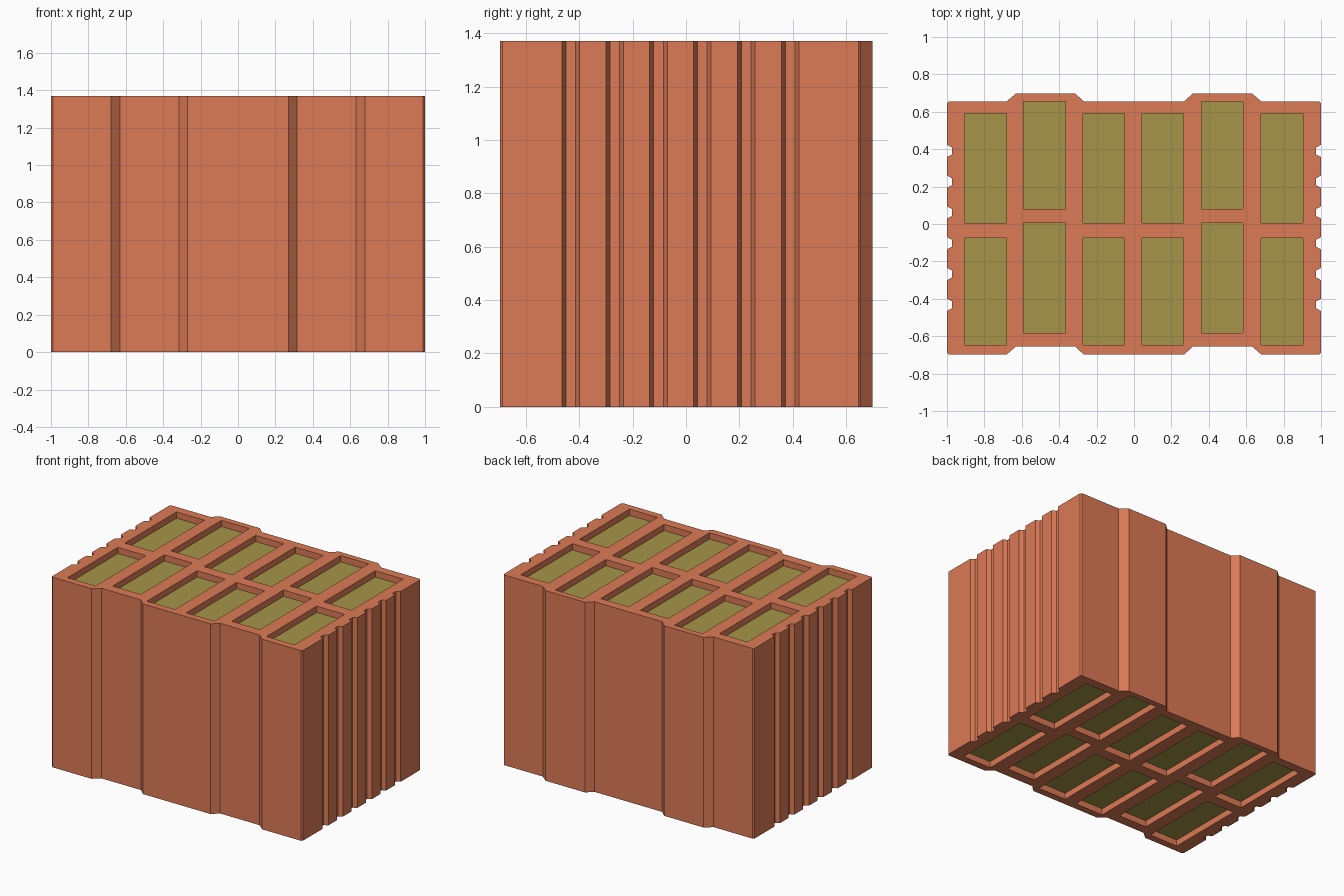
import bpy, bmesh

if "Cube" in bpy.data.objects:
    bpy.data.objects.remove(bpy.data.objects["Cube"])

H = 1.37        # block height
RECESS = 0.045  # how far the filling sits inside each chamber
C = 0.01        # corner chamfer


def material(name, rgb):
    m = bpy.data.materials.new(name)
    m.diffuse_color = (*rgb, 1)
    m.use_nodes = True
    m.node_tree.nodes["Principled BSDF"].inputs["Base Color"].default_value = m.diffuse_color
    return m


def prism(name, loops, z0, z1, mat):
    """Extrude an outline (plus optional hole loops) from z0 to z1."""
    bm = bmesh.new()
    edges = []
    for pts in loops:
        vs = [bm.verts.new((x, y, z0)) for x, y in pts]
        edges += [bm.edges.new((vs[i - 1], vs[i])) for i in range(len(vs))]
    if len(loops) == 1:
        bm.faces.new(bm.verts[:])
    else:
        bmesh.ops.triangle_fill(bm, edges=edges, use_beauty=True, use_dissolve=False)
    ext = bmesh.ops.extrude_face_region(bm, geom=bm.faces[:], use_keep_orig=True)
    top = [g for g in ext["geom"] if isinstance(g, bmesh.types.BMVert)]
    bmesh.ops.translate(bm, verts=top, vec=(0, 0, z1 - z0))
    bmesh.ops.recalc_face_normals(bm, faces=bm.faces[:])
    me = bpy.data.meshes.new(name)
    bm.to_mesh(me)
    bm.free()
    me.materials.append(mat)
    ob = bpy.data.objects.new(name, me)
    bpy.context.collection.objects.link(ob)
    return ob


clay = material("clay", (0.716, 0.195, 0.093))
wool = material("filling", (0.38, 0.30, 0.065))

# Outline: front edge with two shallow notches
tooth = [(-0.68, 0), (-0.63, 1), (-0.315, 1), (-0.27, 0),
         (0.27, 0), (0.315, 1), (0.63, 1), (0.68, 0)]
front = [(-1 + C, -0.697)] + [(x, -0.697 + 0.043 * t) for x, t in tooth] + [(1 - C, -0.697)]
# Right edge with six grooves
right = [(1, -0.697 + C)]
for i in range(6):
    y = -0.432 + 0.1645 * i
    right += [(1, y - 0.033), (0.972, y - 0.018), (0.972, y + 0.018), (1, y + 0.033)]
right.append((1, 0.656 - C))
# Back edge with two matching tongues
back = [(1 - C, 0.656)] + [(x, 0.656 + 0.043 * t) for x, t in reversed(tooth)] + [(-1 + C, 0.656)]
left = [(-x, y) for x, y in reversed(right)]
outline = front + right + back + left

# Chambers: six columns by two rows, columns under the tongues shifted back
columns = [(-0.905, -0.682), (-0.59, -0.367), (-0.273, -0.05),
           (0.042, 0.265), (0.36, 0.583), (0.68, 0.903)]
holes = []
for i, (x0, x1) in enumerate(columns):
    rows = [(-0.584, 0.005), (0.08, 0.655)] if i in (1, 4) else [(-0.647, -0.075), (0.005, 0.592)]
    for y0, y1 in rows:
        holes.append([(x0, y0), (x1, y0), (x1, y1), (x0, y1)])

prism("clay_block", [outline] + holes, 0, H, clay)

# Insulation filling, recessed at top and bottom
for n, hole in enumerate(holes):
    prism(f"filling_{n + 1}", [hole], RECESS, H - RECESS, wool)
